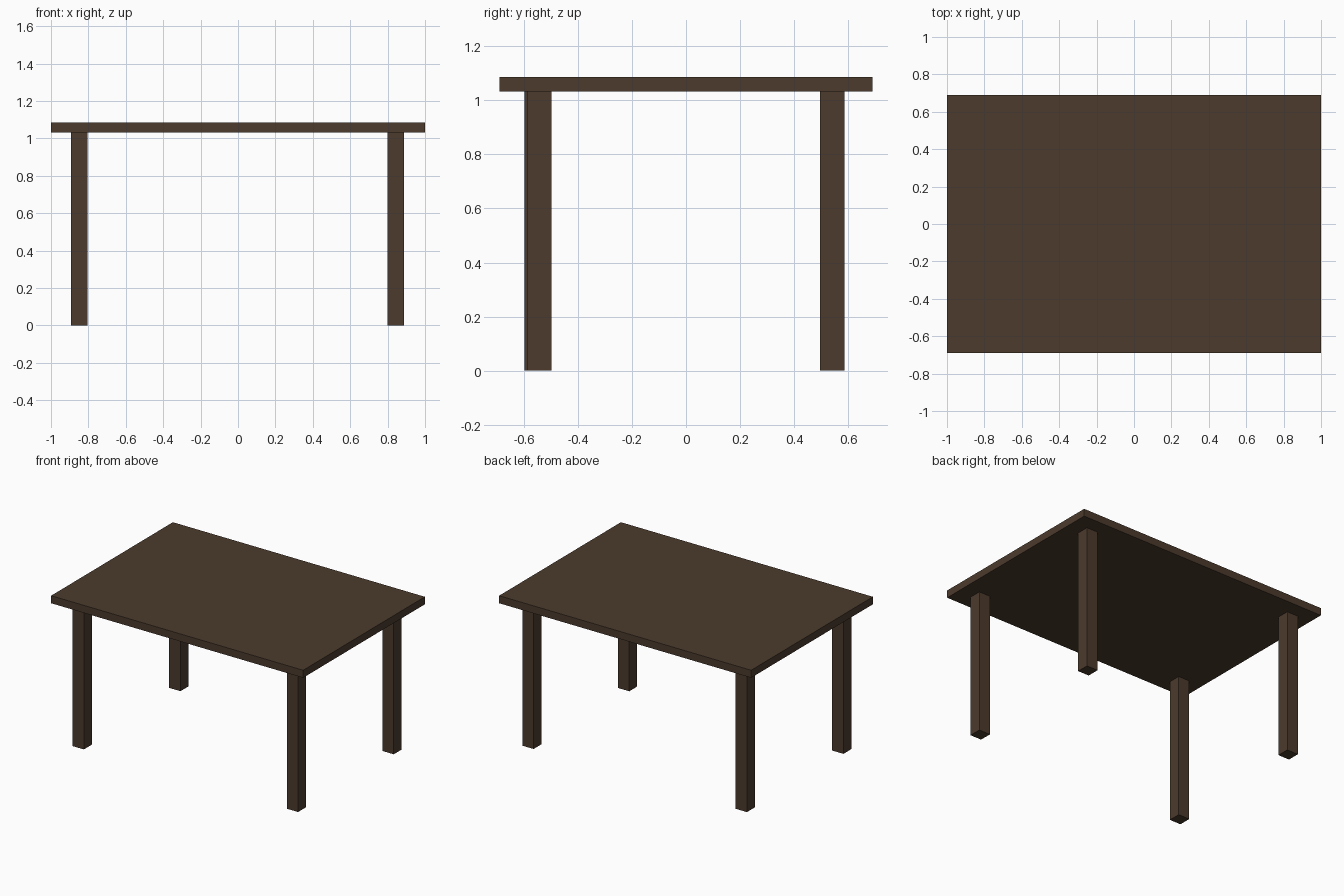
import bpy

if "Cube" in bpy.data.objects:
    bpy.data.objects.remove(bpy.data.objects["Cube"])

# One dark wood colour for the whole table
wood = bpy.data.materials.new("dark_wood")
wood.diffuse_color = (0.072, 0.043, 0.026, 1.0)
wood.use_nodes = True
wood.node_tree.nodes["Principled BSDF"].inputs["Base Color"].default_value = wood.diffuse_color


def box(name, low, high):
    """Axis-aligned box between two corners."""
    centre = [(a + b) / 2 for a, b in zip(low, high)]
    bpy.ops.mesh.primitive_cube_add(size=1, location=centre)
    obj = bpy.context.object
    obj.name = name
    obj.scale = [b - a for a, b in zip(low, high)]
    bpy.ops.object.transform_apply(location=False, rotation=False, scale=True)
    obj.data.materials.append(wood)
    return obj


UNDERSIDE, TOP = 1.032, 1.086
LEG = 0.089

# Table top
box("table_top", (-1, -0.69, UNDERSIDE), (1, 0.69, TOP))

# Square legs, one near each corner (centre x, centre y)
legs = {
    "front_left_leg": (-0.849, -0.553),
    "front_right_leg": (0.844, -0.543),
    "back_left_leg": (-0.849, 0.541),
    "back_right_leg": (0.844, 0.541),
}
for name, (x, y) in legs.items():
    h = LEG / 2
    box(name, (x - h, y - h, 0), (x + h, y + h, UNDERSIDE))
